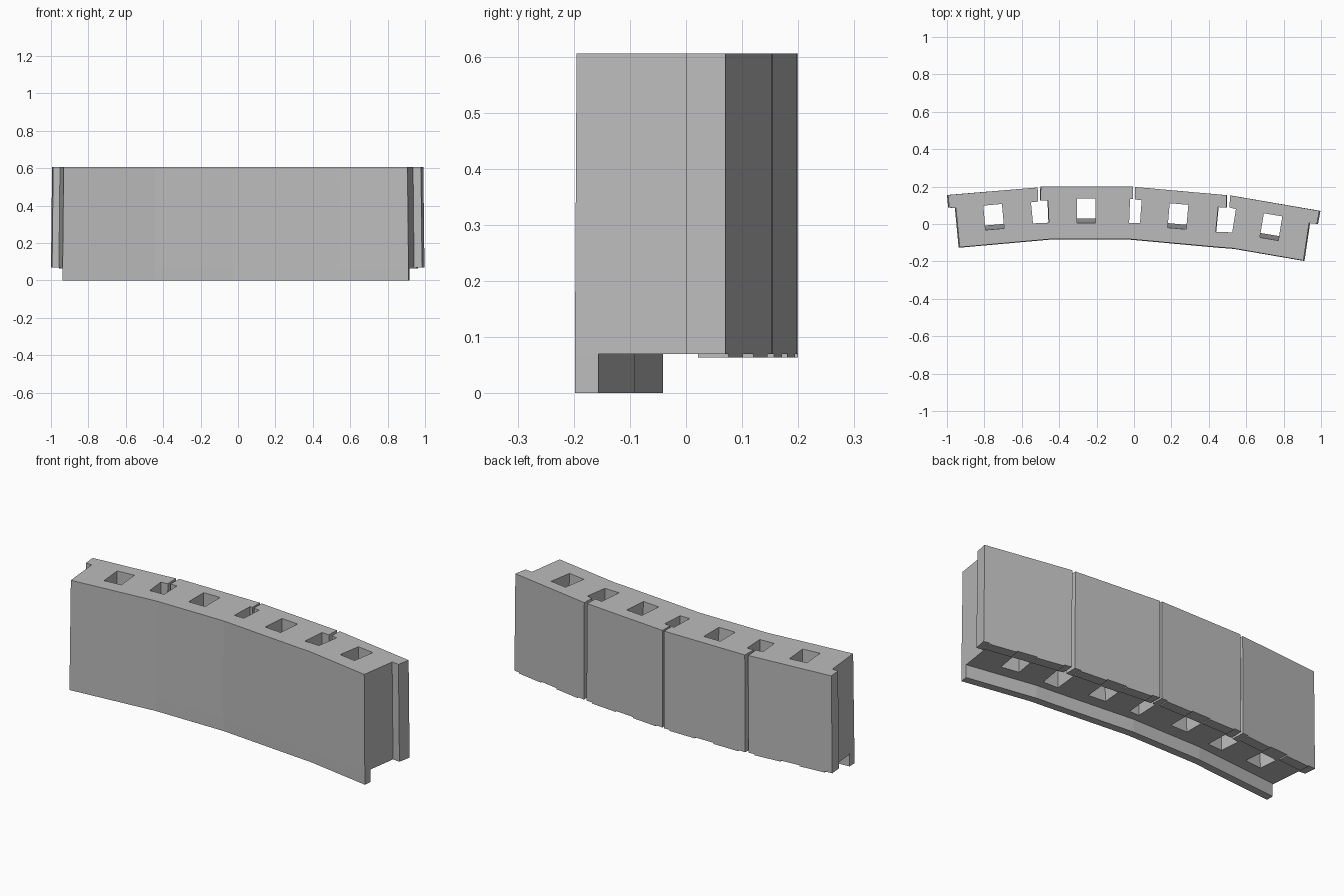
import bpy, bmesh
from math import radians, cos, sin
from mathutils import Vector

if "Cube" in bpy.data.objects:
    bpy.data.objects.remove(bpy.data.objects["Cube"])

gray = bpy.data.materials.new("stone_gray")
gray.use_nodes = True
COLOR = (0.5, 0.5, 0.5, 1)
gray.diffuse_color = COLOR
gray.node_tree.nodes["Principled BSDF"].inputs["Base Color"].default_value = COLOR

TOP, LEDGE, PAD = 0.605, 0.07, 0.064
FLARE = 1.006  # the base is a touch wider than the top


def prism(name, lower, upper, z0, z1):
    """Solid between two matching plan outlines."""
    bm = bmesh.new()
    a = [bm.verts.new((x, y, z0)) for x, y in lower]
    b = [bm.verts.new((x, y, z1)) for x, y in upper]
    bm.faces.new(a)
    bm.faces.new(b)
    n = len(a)
    for i in range(n):
        j = (i + 1) % n
        bm.faces.new((a[i], a[j], b[j], b[i]))
    bmesh.ops.recalc_face_normals(bm, faces=bm.faces)
    mesh = bpy.data.meshes.new(name)
    bm.to_mesh(mesh)
    bm.free()
    mesh.materials.append(gray)
    ob = bpy.data.objects.new(name, mesh)
    bpy.context.collection.objects.link(ob)
    return ob


def flared(points):
    return [(x * FLARE, y - 0.003 * (y < -0.05)) for x, y in points]


# Plan outline: curved front, end tongues, back panels split by keyhole slots
front = [(-0.932, -0.124), (-0.44, -0.08), (-0.03, -0.08),
         (0.45, -0.124), (0.53, -0.13), (0.906, -0.195)]
right_end = [(0.936, 0.005), (0.978, 0.0), (0.991, 0.07)]
left_end = [(-0.994, 0.155), (-0.988, 0.088), (-0.952, 0.085)]
keyholes = [
    [(0.513, 0.153), (0.511, 0.088), (0.545, 0.08), (0.525, -0.045),
     (0.437, -0.042), (0.45, 0.09), (0.493, 0.087), (0.495, 0.154)],
    [(0.005, 0.198), (0.005, 0.131), (0.041, 0.127), (0.032, 0.005),
     (-0.026, 0.005), (-0.021, 0.135), (-0.006, 0.133), (-0.006, 0.2)],
    [(-0.498, 0.2), (-0.5, 0.125), (-0.46, 0.126), (-0.455, 0.007),
     (-0.54, 0.003), (-0.551, 0.116), (-0.512, 0.12), (-0.515, 0.195)],
]
outline = front + right_end + sum(keyholes, []) + left_end
body = prism("wall_body", flared(outline), outline, LEDGE, TOP)

# Tapered square shafts through the middle of each panel
for x, y, angle in [(-0.75, 0.037, 5), (-0.255, 0.071, 0),
                    (0.235, 0.041, -5), (0.733, -0.016, -9.5)]:
    c, s = cos(radians(angle)), sin(radians(angle))

    def square(front_y):
        corners = [(-0.05, front_y), (0.05, front_y), (0.05, 0.066), (-0.05, 0.066)]
        return [(x + c * u - s * v, y + s * u + c * v) for u, v in corners]

    cutter = prism("shaft_cutter", square(-0.04), square(-0.066), LEDGE - 0.02, TOP + 0.02)
    cutter.hide_render = True
    mod = body.modifiers.new("shaft", "BOOLEAN")
    mod.operation = "DIFFERENCE"
    mod.solver = "EXACT"
    mod.object = cutter
    bpy.context.view_layer.objects.active = body
    bpy.ops.object.modifier_apply(modifier=mod.name)
    bpy.data.objects.remove(cutter)

# Front lip below the ledge
edge = flared(front)
inner = [(x + 0.006 * (x > 0.9), y + 0.042) for x, y in reversed(edge)]
prism("front_lip", edge + inner, edge + inner, 0, LEDGE)

# Two shallow pads under the back edge of each panel
panels = [((-1, 0.155), (-0.518, 0.195)), ((-0.501, 0.2), (-0.006, 0.2)),
          ((0.005, 0.198), (0.498, 0.154)), ((0.516, 0.153), (0.997, 0.07))]
for start, end in panels:
    p, q = Vector(start), Vector(end)
    along = (q - p).normalized()
    inward = Vector((along.y, -along.x)) * 0.055
    for f0, f1 in [(0.09, 0.39), (0.62, 0.93)]:
        a, b = p.lerp(q, f0), p.lerp(q, f1)
        quad = [a, b, b + inward, a + inward]
        prism("ledge_pad", quad, quad, PAD, LEDGE)
